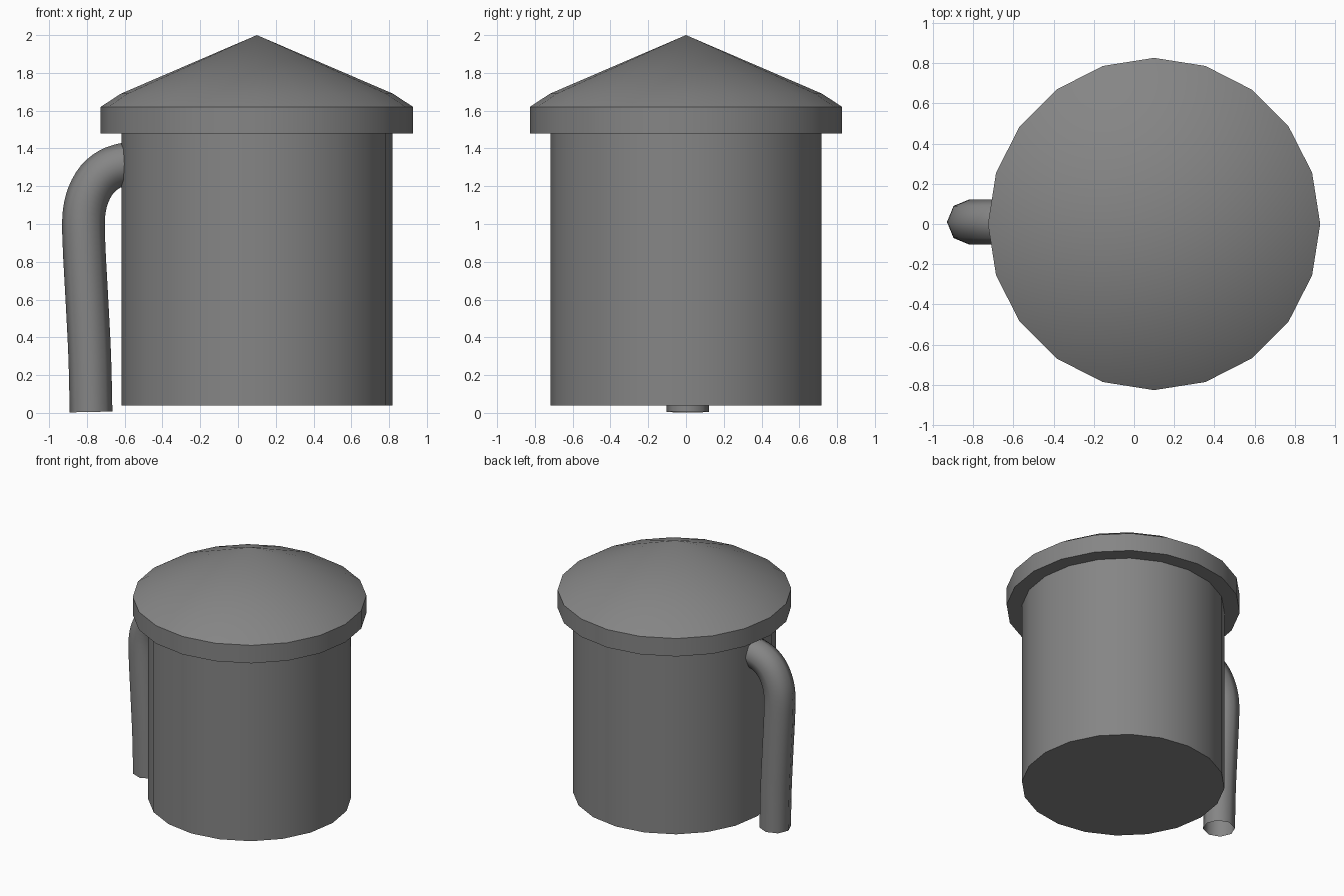
import bpy, bmesh, math
from mathutils import Vector
from mathutils.geometry import interpolate_bezier

if "Cube" in bpy.data.objects:
    bpy.data.objects.remove(bpy.data.objects["Cube"])

CX = 0.10      # axis of the drum
SIDES = 20

grey = bpy.data.materials.new("dark_grey")
grey.diffuse_color = (0.235, 0.235, 0.235, 1)
grey.use_nodes = True
grey.node_tree.nodes["Principled BSDF"].inputs["Base Color"].default_value = grey.diffuse_color


def finish(name, bm, angle):
    bmesh.ops.recalc_face_normals(bm, faces=bm.faces)
    mesh = bpy.data.meshes.new(name)
    bm.to_mesh(mesh)
    bm.free()
    mesh.materials.append(grey)
    ob = bpy.data.objects.new(name, mesh)
    bpy.context.collection.objects.link(ob)
    bpy.ops.object.select_all(action='DESELECT')
    ob.select_set(True)
    bpy.context.view_layer.objects.active = ob
    bpy.ops.object.shade_smooth_by_angle(angle=math.radians(angle))
    return ob


def bridge(bm, a, b):
    n = len(a)
    for i in range(n):
        j = (i + 1) % n
        bm.faces.new((a[i], a[j], b[j], b[i]))


def lathe(name, profile, apex=None):
    """Spin (radius, z) points around the drum axis; close with an apex or flat cap."""
    bm = bmesh.new()
    rings = [[bm.verts.new((CX + r * math.cos(2 * math.pi * i / SIDES),
                            r * math.sin(2 * math.pi * i / SIDES), z))
              for i in range(SIDES)] for r, z in profile]
    for a, b in zip(rings, rings[1:]):
        bridge(bm, a, b)
    bm.faces.new(rings[0])
    if apex is None:
        bm.faces.new(rings[-1])
    else:
        tip = bm.verts.new((CX, 0, apex))
        for i in range(SIDES):
            bm.faces.new((rings[-1][i], rings[-1][(i + 1) % SIDES], tip))
    return finish(name, bm, 30)


def smooth_path(path, steps=4):
    """Rounded curve through (x, z) points."""
    p = [Vector((x, 0, z)) for x, z in path]
    tan = [(p[min(k + 1, len(p) - 1)] - p[max(k - 1, 0)]).normalized() for k in range(len(p))]
    out = [p[0]]
    for k in range(len(p) - 1):
        d = (p[k + 1] - p[k]).length / 3
        out += interpolate_bezier(p[k], p[k] + tan[k] * d,
                                  p[k + 1] - tan[k + 1] * d, p[k + 1], steps)[1:]
    return out


def pipe(name, path, y, radius, sides=8):
    """Open tube along a smoothed path."""
    pts = smooth_path(path)
    bm = bmesh.new()
    rings = []
    for k, p in enumerate(pts):
        t = (pts[min(k + 1, len(pts) - 1)] - pts[max(k - 1, 0)]).normalized()
        out = Vector((-t.z, 0, t.x))
        ring = []
        for i in range(sides):
            a = 2 * math.pi * i / sides
            co = p + out * radius * math.cos(a)
            ring.append(bm.verts.new((co.x, y + radius * math.sin(a), co.z)))
        rings.append(ring)
    for a, b in zip(rings, rings[1:]):
        bridge(bm, a, b)
    return finish(name, bm, 60)


# Drum body
lathe("drum_body", [(0.718, 0.04), (0.718, 1.48)])

# Overhanging lid with a conical roof
lathe("lid", [(0.827, 1.48), (0.827, 1.62), (0.72, 1.69)], apex=2.0)

# Downpipe on the left side
pipe("downpipe", [(-0.778, 0.005), (-0.785, 0.3), (-0.80, 0.6), (-0.817, 0.93),
                  (-0.815, 1.06), (-0.792, 1.155), (-0.745, 1.237),
                  (-0.68, 1.29), (-0.61, 1.315), (-0.57, 1.32)], 0.01, 0.113)
